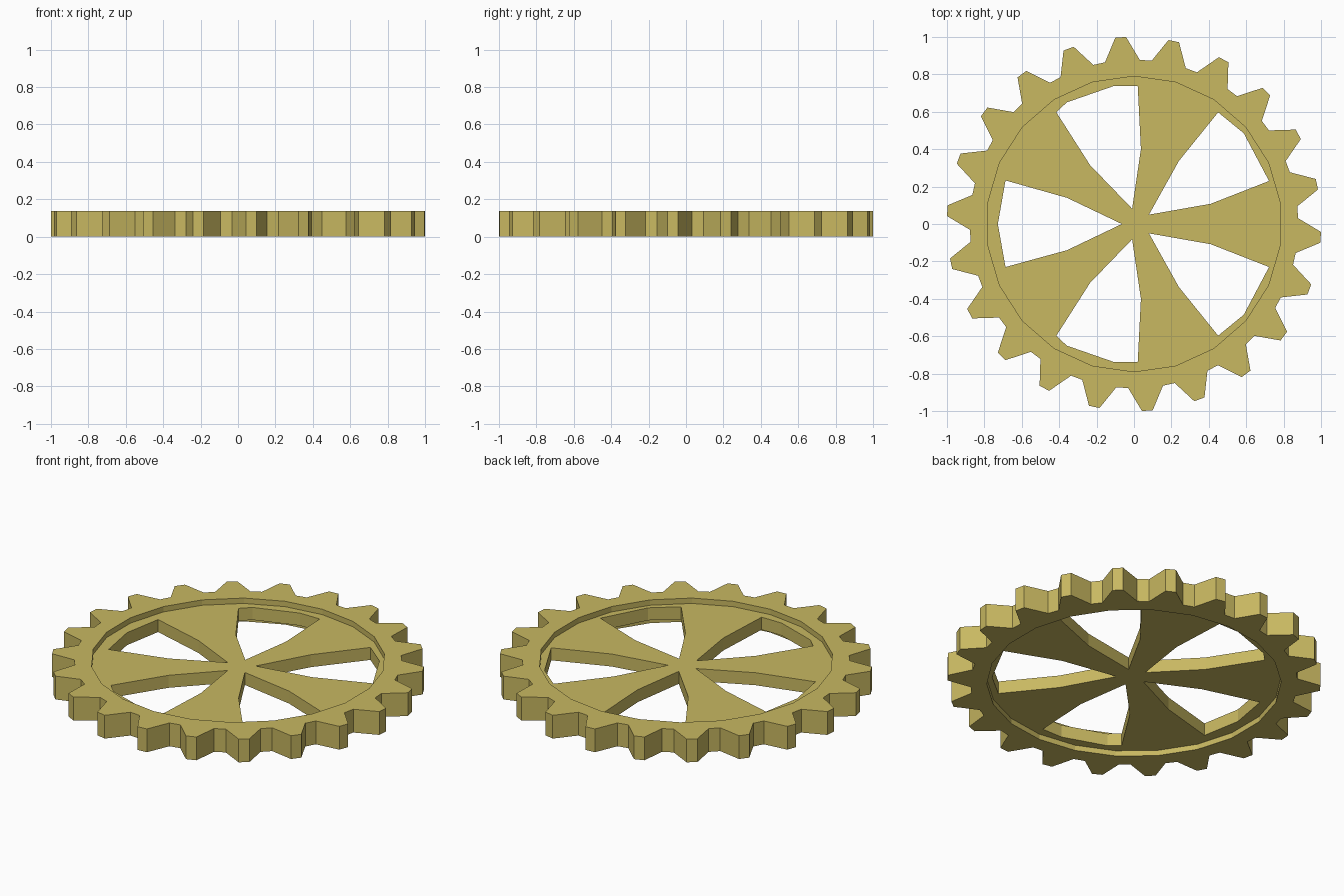
import bpy
import bmesh
import math

if "Cube" in bpy.data.objects:
    bpy.data.objects.remove(bpy.data.objects["Cube"])

TEETH = 22
STEP = 2 * math.pi / TEETH
HEIGHT = 0.138

brass = bpy.data.materials.new("dull_brass")
brass.diffuse_color = (0.58, 0.48, 0.12, 1)
brass.use_nodes = True
brass.node_tree.nodes["Principled BSDF"].inputs["Base Color"].default_value = brass.diffuse_color


def polar(r, a):
    return (r * math.cos(a), r * math.sin(a))


def plate(name, outlines, z0, z1):
    """Flat plate with holes: the first outline is the rim, the rest are cut out."""
    curve = bpy.data.curves.new(name, 'CURVE')
    curve.dimensions = '2D'
    curve.fill_mode = 'BOTH'
    curve.extrude = (z1 - z0) / 2
    for pts in outlines:
        s = curve.splines.new('POLY')
        s.points.add(len(pts) - 1)
        for p, (x, y) in zip(s.points, pts):
            p.co = (x, y, 0, 1)
        s.use_cyclic_u = True
        s.use_smooth = False
    temp = bpy.data.objects.new(name + "_outline", curve)
    bpy.context.collection.objects.link(temp)
    bpy.context.view_layer.update()
    mesh = bpy.data.meshes.new_from_object(
        temp.evaluated_get(bpy.context.evaluated_depsgraph_get()))
    bpy.data.objects.remove(temp)
    # Weld and lift the plate, keep its faces flat
    bm = bmesh.new()
    bm.from_mesh(mesh)
    bmesh.ops.remove_doubles(bm, verts=bm.verts, dist=0.0005)
    bmesh.ops.translate(bm, verts=bm.verts, vec=(0, 0, (z0 + z1) / 2))
    bmesh.ops.recalc_face_normals(bm, faces=bm.faces)
    for f in bm.faces:
        f.smooth = False
        f.material_index = 0
    bm.to_mesh(mesh)
    bm.free()
    mesh.name = name
    mesh.materials.clear()
    mesh.materials.append(brass)
    ob = bpy.data.objects.new(name, mesh)
    bpy.context.collection.objects.link(ob)
    return ob


# Toothed outer ring
teeth = []
for i in range(TEETH):
    mid = math.pi / 2 + STEP / 4 + i * STEP
    for r, deg in ((0.878, -6.1), (1.001, -1.65), (1.001, 1.65), (0.878, 6.1)):
        teeth.append(polar(r, mid + math.radians(deg)))
bore = [polar(0.79, math.pi / 2 + i * STEP) for i in range(TEETH)]
plate("toothed_ring", [teeth, bore], 0, HEIGHT)

# Recessed spoke disc with five wedge windows, mirrored front to back
top_window = [(0.02, 0.737), (-0.11, 0.737), (-0.36, 0.65), (-0.415, 0.597),
              (-0.235, 0.315), (-0.01, 0.082), (0.037, 0.40)]
side_window = [(0.45, 0.597), (0.587, 0.485), (0.722, 0.23),
               (0.41, 0.108), (0.08, 0.05), (0.24, 0.337)]
left_window = [(-0.687, 0.233), (-0.728, 0), (-0.687, -0.23),
               (-0.358, -0.14), (-0.065, 0), (-0.358, 0.14)]
windows = [left_window]
for w in (top_window, side_window):
    windows += [w, [(x, -y) for x, y in w]]
plate("spoke_disc", [bore] + windows, 0.032, 0.106)
